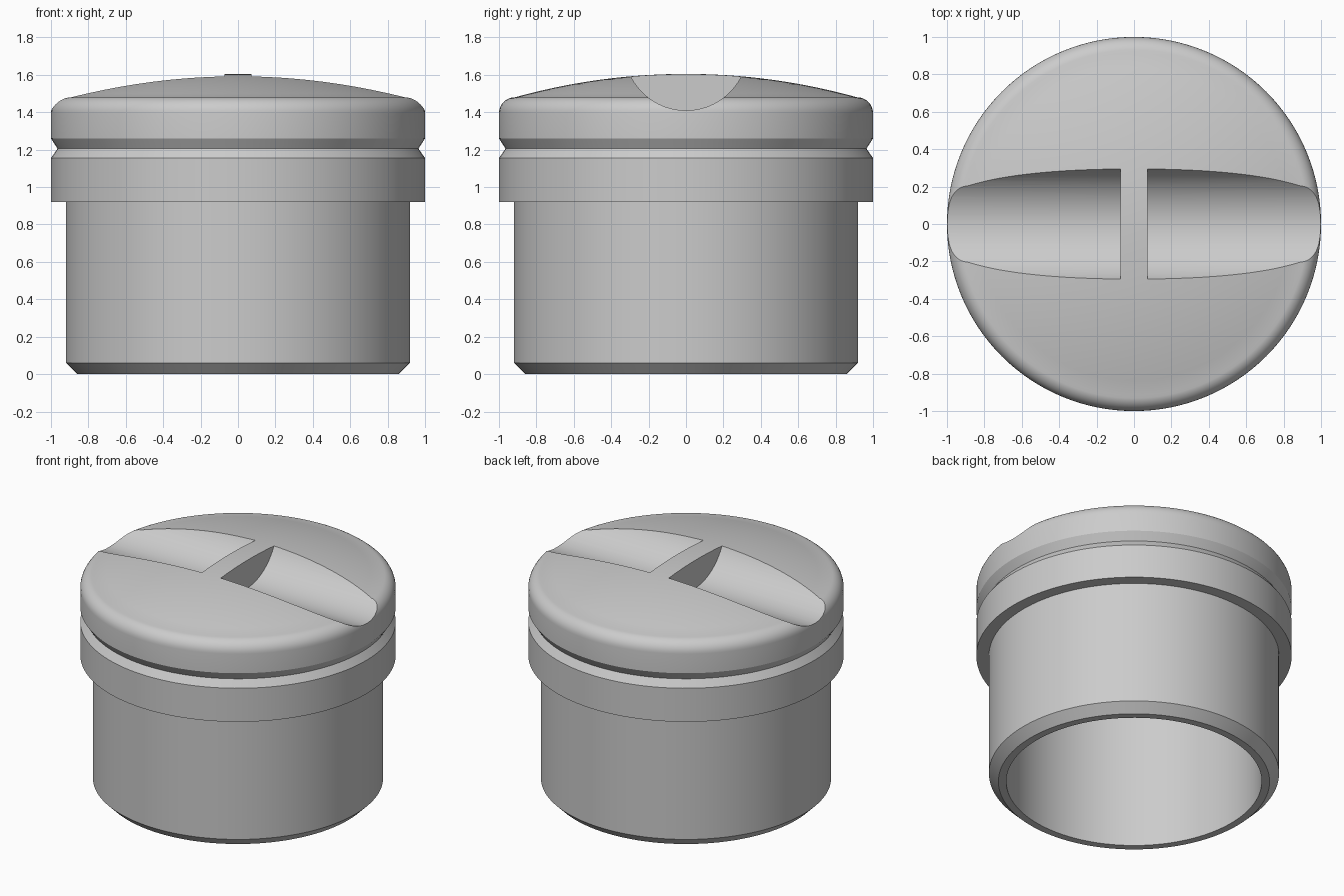
import bpy, bmesh, math
from mathutils import Matrix

cube = bpy.data.objects.get("Cube")
if cube:
    bpy.data.objects.remove(cube, do_unlink=True)

SEGMENTS = 128

grey = bpy.data.materials.new("plain grey")
grey.use_nodes = True
colour = (0.6, 0.6, 0.6, 1)
grey.diffuse_color = colour
grey.node_tree.nodes["Principled BSDF"].inputs["Base Color"].default_value = colour


def add_object(name, bm):
    bmesh.ops.recalc_face_normals(bm, faces=bm.faces)
    mesh = bpy.data.meshes.new(name)
    bm.to_mesh(mesh)
    bm.free()
    obj = bpy.data.objects.new(name, mesh)
    bpy.context.collection.objects.link(obj)
    mesh.materials.append(grey)
    return obj


def lathe(name, profile):
    """Revolve (radius, height) points around the z axis."""
    bm = bmesh.new()
    verts = [bm.verts.new((r, 0, z)) for r, z in profile]
    edges = [bm.edges.new(pair) for pair in zip(verts, verts[1:])]
    bmesh.ops.spin(bm, geom=verts + edges, cent=(0, 0, 0), axis=(0, 0, 1),
                   angle=math.tau, steps=SEGMENTS, use_duplicate=False)
    bmesh.ops.remove_doubles(bm, verts=bm.verts, dist=1e-4)
    return add_object(name, bm)


# Hollow plug: inner cavity, chamfered tube, grooved collar
profile = [(0, 1.25), (0.81, 1.25), (0.81, 0), (0.86, 0), (0.92, 0.06), (0.92, 0.92),
           (1, 0.92), (1, 1.155), (0.965, 1.205), (1, 1.26)]
# Rounded shoulder
for i in range(9):
    a = math.radians(90 * i / 8)
    profile.append((0.915 + 0.085 * math.cos(a), 1.395 + 0.085 * math.sin(a)))
# Shallow domed top
DOME = 3.4
for i in range(1, 13):
    r = 0.915 * (1 - i / 12)
    profile.append((r, 1.605 - DOME + math.sqrt(DOME ** 2 - r ** 2)))
plug = lathe("domed_plug", profile)

# Two round finger scoops, leaving a grip bar between them
for side, label in ((1, "left"), (-1, "right")):
    bm = bmesh.new()
    turn = Matrix.Translation((side * 0.6725, 0, 1.74)) @ Matrix.Rotation(math.pi / 2, 4, "Y")
    bmesh.ops.create_cone(bm, cap_ends=True, segments=96, radius1=0.33, radius2=0.33,
                          depth=1.2, matrix=turn)
    cutter = add_object(label + "_scoop_cutter", bm)
    cutter.hide_render = True
    cut = plug.modifiers.new(label + "_scoop", "BOOLEAN")
    cut.operation = "DIFFERENCE"
    cut.solver = "EXACT"
    cut.object = cutter
    bpy.context.view_layer.objects.active = plug
    bpy.ops.object.modifier_apply(modifier=cut.name)
    bpy.data.objects.remove(cutter, do_unlink=True)

# Smooth shading with sharp rims
bpy.ops.object.select_all(action="DESELECT")
plug.select_set(True)
bpy.context.view_layer.objects.active = plug
bpy.ops.object.shade_smooth_by_angle(angle=math.radians(30))
